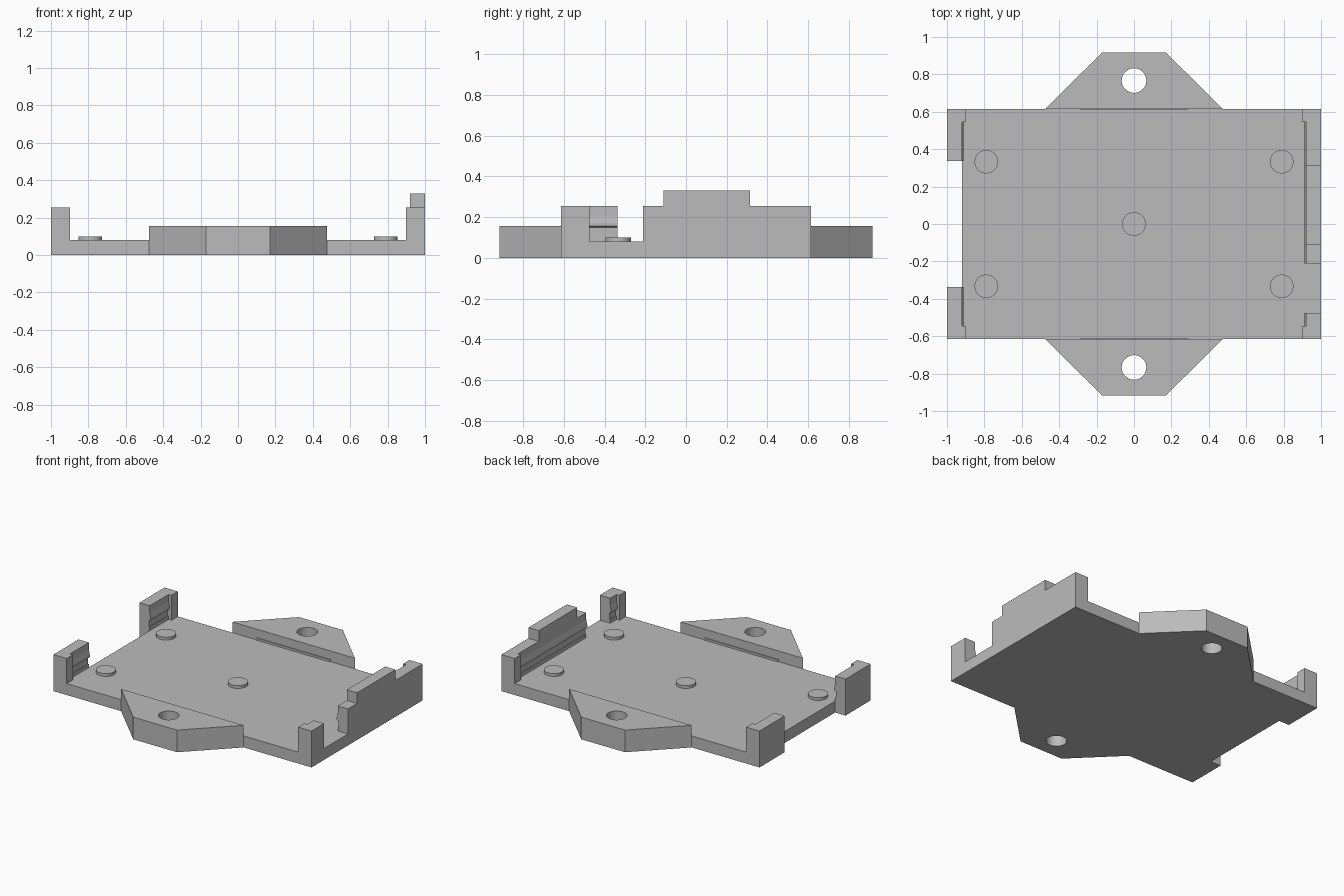
import bpy, bmesh
from mathutils import Matrix, Vector

cube = bpy.data.objects.get("Cube")
if cube:
    bpy.data.objects.remove(cube, do_unlink=True)

grey = bpy.data.materials.new("matte_grey")
grey.use_nodes = True
colour = (0.5, 0.5, 0.5, 1)
grey.diffuse_color = colour
grey.node_tree.nodes["Principled BSDF"].inputs["Base Color"].default_value = colour

FLOOR, TAB_TOP, WALL_TOP, CREST = 0.08, 0.155, 0.255, 0.33
HALF, INNER, LIP = 0.615, 0.92, 0.897


def finish(name, bm):
    bmesh.ops.recalc_face_normals(bm, faces=bm.faces)
    mesh = bpy.data.meshes.new(name)
    bm.to_mesh(mesh)
    bm.free()
    mesh.materials.append(grey)
    obj = bpy.data.objects.new(name, mesh)
    bpy.context.collection.objects.link(obj)
    return obj


def extrude(name, points, direction):
    """Sweep a flat outline along a straight direction."""
    bm = bmesh.new()
    face = bm.faces.new([bm.verts.new(p) for p in points])
    new = bmesh.ops.extrude_face_region(bm, geom=[face])["geom"]
    moved = [v for v in new if isinstance(v, bmesh.types.BMVert)]
    bmesh.ops.translate(bm, verts=moved, vec=Vector(direction))
    return finish(name, bm)


def box(name, x, y, z):
    outline = [(x[0], y[0], z[0]), (x[1], y[0], z[0]), (x[1], y[1], z[0]), (x[0], y[1], z[0])]
    return extrude(name, outline, (0, 0, z[1] - z[0]))


def cylinder(name, x, y, z0, z1, radius):
    bm = bmesh.new()
    bmesh.ops.create_cone(bm, cap_ends=True, segments=40, radius1=radius, radius2=radius,
                          depth=z1 - z0, matrix=Matrix.Translation((x, y, (z0 + z1) / 2)))
    obj = finish(name, bm)
    for poly in obj.data.polygons:
        poly.use_smooth = abs(poly.normal.z) < 0.5
    obj.data.set_sharp_from_angle(angle=0.7)
    return obj


# Wall cross-section with a small snap ridge on its inner face
ridge = [(1, FLOOR), (INNER, FLOOR), (INNER, 0.105), (0.927, 0.105), (0.927, 0.148),
         (0.912, 0.155), (0.912, 0.17), (INNER, 0.205), (INNER, WALL_TOP), (1, WALL_TOP)]


def wall(name, side, y0, y1):
    extrude(name, [(side * x, y0, z) for x, z in ridge], (0, y1 - y0, 0))


# Floor plate with an open gap between the right-hand corner posts
gap = 0.337
extrude("floor_plate", [(x, y, 0) for x, y in [
    (-1, -HALF), (1, -HALF), (1, HALF), (-1, HALF),
    (-1, gap), (-INNER, gap), (-INNER, -gap), (-1, -gap)]], (0, 0, FLOOR))

# Side walls and posts
wall("left_long_wall", 1, -0.21, 0.545)
box("left_wall_crest", (INNER, 1), (-0.11, 0.315), (WALL_TOP, CREST))
wall("left_front_post", 1, -0.545, -0.475)
wall("right_front_post", -1, -0.545, -gap)
wall("right_back_post", -1, gap, 0.545)

# Thicker corner lips
for side, side_name in ((1, "left"), (-1, "right")):
    for end, end_name in ((1, "back"), (-1, "front")):
        box(f"{side_name}_{end_name}_corner", sorted((side * LIP, side)),
            sorted((end * 0.545, end * HALF)), (FLOOR, WALL_TOP))
        # Round support pads
        cylinder(f"{side_name}_{end_name}_pad", side * 0.79, end * 0.333, FLOOR, 0.1, 0.063)
cylinder("centre_pad", 0, 0, FLOOR, 0.1, 0.063)

# Mounting tabs with bolt holes
for end, name in ((1, "back"), (-1, "front")):
    tab = extrude(f"{name}_tab", [(x, end * y, 0) for x, y in [
        (-0.475, HALF), (0.475, HALF), (0.17, 0.917), (-0.17, 0.917)]], (0, 0, TAB_TOP))
    cutter = cylinder(f"{name}_hole_cutter", 0, end * 0.767, -0.1, 0.3, 0.066)
    cutter.hide_render = True
    cutter.hide_set(True)
    hole = tab.modifiers.new("bolt_hole", "BOOLEAN")
    hole.operation = "DIFFERENCE"
    hole.solver = "EXACT"
    hole.object = cutter
    box(f"{name}_tab_ridge", (-0.285, 0.285), sorted((end * 0.609, end * 0.617)), (FLOOR, 0.095))
